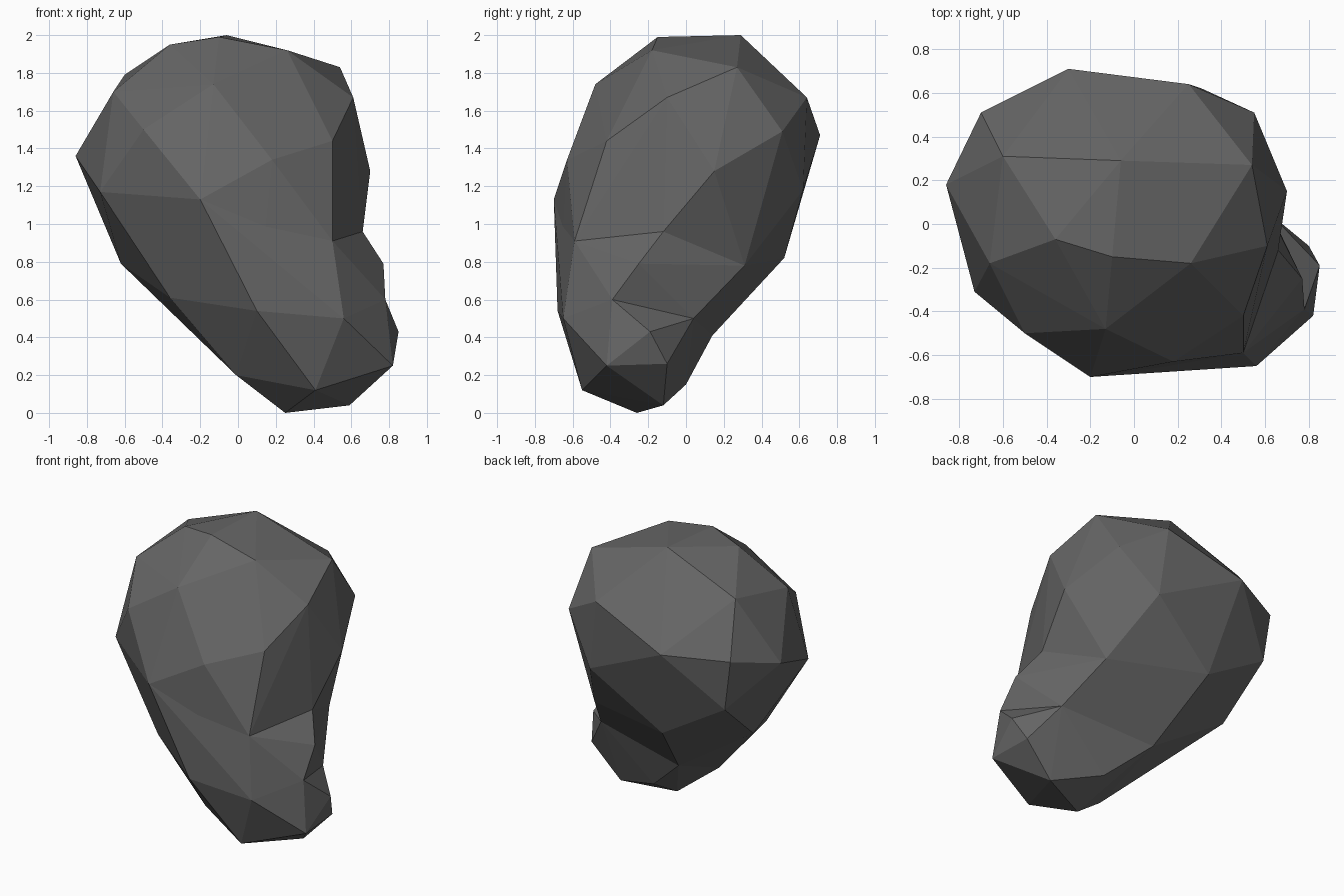
import bpy
import bmesh

default_cube = bpy.data.objects.get("Cube")
if default_cube:
    bpy.data.objects.remove(default_cube, do_unlink=True)

# Single stone colour
stone = bpy.data.materials.new("dark_grey_stone")
stone.use_nodes = True
stone_colour = (0.13, 0.13, 0.13, 1)
stone.diffuse_color = stone_colour
shader = next(node for node in stone.node_tree.nodes if node.type == "BSDF_PRINCIPLED")
shader.inputs["Base Color"].default_value = stone_colour
shader.inputs["Roughness"].default_value = 0.9

# Corner groups of the boulder, from the top downwards
crown = [(-.60, .31, 1.79), (-.36, -.07, 1.95), (-.06, .29, 2), (-.10, -.15, 1.99),
         (.26, -.18, 1.92), (.54, .27, 1.83), (.61, -.10, 1.67), (.25, .64, 1.67),
         (-.13, -.48, 1.74), (-.66, -.18, 1.70)]
shoulder = [(-.86, .18, 1.36), (-.70, .51, 1.45), (-.30, .71, 1.47), (.55, .51, 1.49),
            (.70, .15, 1.28), (.50, -.42, 1.44), (.18, -.63, 1.34), (-.50, -.50, 1.5),
            (-.73, -.31, 1.17), (-.65, .50, 1.10), (.31, .62, 1.18)]
belly = [(-.62, .14, .79), (-.36, -.37, .61), (-.18, .52, .82)]
chest = [(-.20, -.70, 1.13)]
waist = [(.66, -.12, .96), (.50, -.59, .91), (.49, .31, .78)]
keel = [(.10, -.68, .54), (-.04, .14, .41), (-.01, -.35, .20)]
ledge = [(.77, -.25, .79)]
ankle = [(.78, -.39, .60), (.63, .04, .50), (.56, -.65, .50)]
foot = [(.85, -.19, .43), (.82, -.42, .25), (.80, -.10, .26), (.41, -.55, .12),
        (.59, -.12, .04), (.25, -.26, 0), (.25, 0, .15)]


def faceted_block(name, *corner_groups):
    """Wrap flat facets tightly around groups of corners."""
    mesh = bpy.data.meshes.new(name)
    bm = bmesh.new()
    for group in corner_groups:
        for corner in group:
            bm.verts.new(corner)
    hull = bmesh.ops.convex_hull(bm, input=bm.verts[:])
    loose = {item for key in ("geom_interior", "geom_unused") for item in hull[key]
             if isinstance(item, bmesh.types.BMVert)}
    bmesh.ops.delete(bm, geom=list(loose), context="VERTS")
    bmesh.ops.recalc_face_normals(bm, faces=bm.faces[:])
    bm.to_mesh(mesh)
    bm.free()
    mesh.materials.append(stone)
    block = bpy.data.objects.new(name, mesh)
    bpy.context.collection.objects.link(block)
    return block


# Large head, narrow neck and small foot overlap to leave the concave waist
boulder = faceted_block("boulder", crown, shoulder, belly, chest, waist, keel)
neck = faceted_block("boulder_neck", chest, waist, keel, ledge, ankle)
base = faceted_block("boulder_foot", keel, ankle, foot)

# Fuse the blocks into one solid stone
for block in (neck, base):
    union = boulder.modifiers.new("join_" + block.name, "BOOLEAN")
    union.operation = "UNION"
    union.solver = "EXACT"
    union.object = block
    block.hide_render = True
    block.hide_viewport = True

bpy.context.view_layer.update()
evaluated = boulder.evaluated_get(bpy.context.evaluated_depsgraph_get())
fused = bpy.data.meshes.new_from_object(evaluated)
boulder.modifiers.clear()
boulder.data = fused
for block in (neck, base):
    bpy.data.objects.remove(block, do_unlink=True)
for face in fused.polygons:
    face.use_smooth = False
